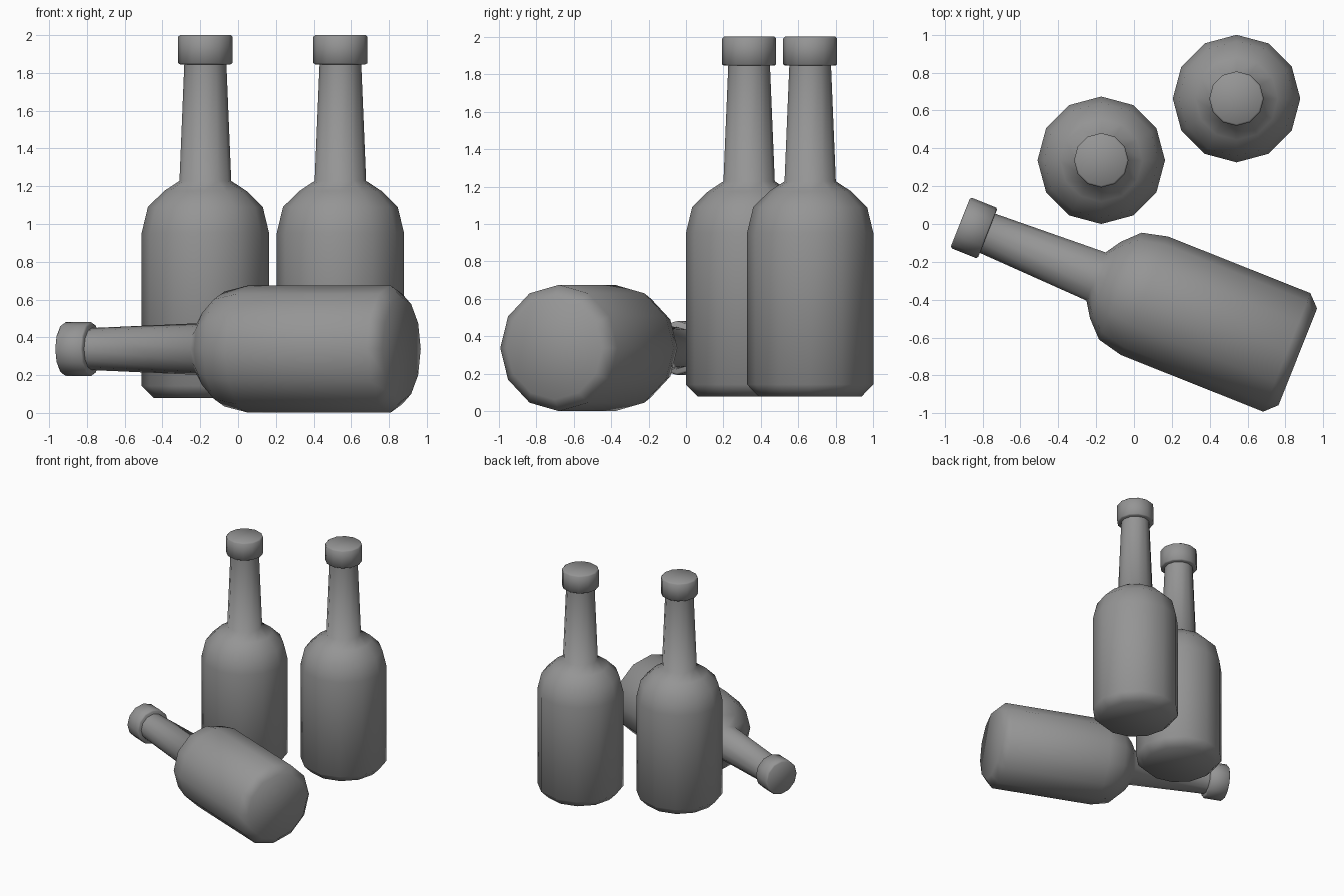
import bpy, bmesh
from math import cos, sin, pi, radians
from mathutils import Matrix, Vector

cube = bpy.data.objects.get("Cube")
if cube:
    bpy.data.objects.remove(cube, do_unlink=True)

SIDES = 12

glass = bpy.data.materials.new("plain grey")
glass.use_nodes = True
GREY = (0.3, 0.3, 0.3, 1)
glass.diffuse_color = GREY
glass.node_tree.nodes["Principled BSDF"].inputs["Base Color"].default_value = GREY

# Profiles as (radius, height), measured from the bottle's base
BODY = [(0.275, 0), (0.337, 0.063), (0.337, 0.873), (0.304, 1.01),
        (0.218, 1.095), (0.137, 1.148), (0.111, 1.775)]
CAP = [(0.133, 1.765), (0.144, 1.772), (0.144, 1.911), (0.134, 1.92)]


def lathe(name, profile, matrix):
    """Closed solid of revolution around the local z axis."""
    bm = bmesh.new()
    rings = [[bm.verts.new((r * cos(2 * pi * i / SIDES), r * sin(2 * pi * i / SIDES), z))
              for i in range(SIDES)] for r, z in profile]
    for low, high in zip(rings, rings[1:]):
        for i in range(SIDES):
            j = (i + 1) % SIDES
            bm.faces.new((low[i], low[j], high[j], high[i]))
    bm.faces.new(rings[0][::-1])
    bm.faces.new(rings[-1])
    mesh = bpy.data.meshes.new(name)
    bm.to_mesh(mesh)
    bm.free()
    mesh.materials.append(glass)
    obj = bpy.data.objects.new(name, mesh)
    obj.matrix_world = matrix
    bpy.context.collection.objects.link(obj)
    bpy.ops.object.select_all(action='DESELECT')
    obj.select_set(True)
    bpy.context.view_layer.objects.active = obj
    bpy.ops.object.shade_smooth_by_angle(angle=radians(60))


def bottle(name, matrix):
    lathe(name + "_body", BODY, matrix)
    lathe(name + "_cap", CAP, matrix)


# Two standing bottles, and one lying on its side with the neck towards -x
bottle("middle_bottle", Matrix.Translation((-0.173, 0.337, 0.08)))
bottle("back_bottle", Matrix.Translation((0.542, 0.663, 0.08)))
lying = (Matrix.Translation(Vector((0.866, -0.702, 0.338)))
         @ Matrix.Rotation(radians(-21.7), 4, 'Z')
         @ Matrix.Rotation(radians(-90), 4, 'Y'))
bottle("lying_bottle", lying)
